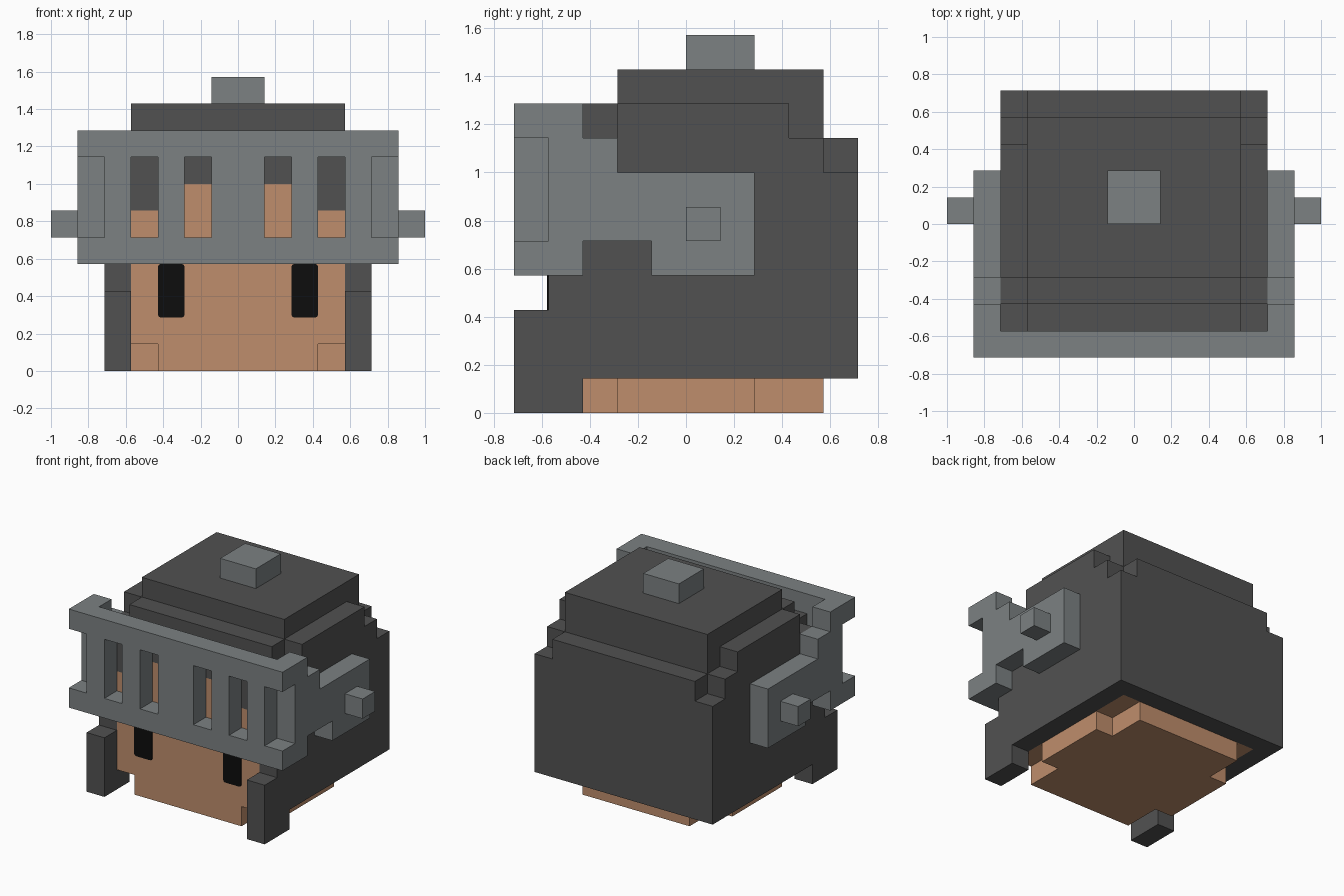
import bpy, bmesh
from mathutils import Vector

cube = bpy.data.objects.get("Cube")
if cube:
    bpy.data.objects.remove(cube, do_unlink=True)

U = 1 / 7  # edge of one block


def material(name, rgb):
    mat = bpy.data.materials.new(name)
    mat.use_nodes = True
    mat.diffuse_color = (*rgb, 1)
    mat.node_tree.nodes["Principled BSDF"].inputs["Base Color"].default_value = (*rgb, 1)
    return mat


STEEL = material("steel grey", (0.20, 0.22, 0.225))
HAIR = material("dark grey hair", (0.083, 0.083, 0.083))
SKIN = material("tan skin", (0.52, 0.27, 0.15))
BLACK = material("black", (0.004, 0.004, 0.004))


def finish(name, bm, mat):
    mesh = bpy.data.meshes.new(name)
    bm.to_mesh(mesh)
    bm.free()
    mesh.materials.append(mat)
    obj = bpy.data.objects.new(name, mesh)
    bpy.context.collection.objects.link(obj)
    return obj


def block(x0, x1, y0, y1, z0, z1):
    """Cells filled by a box given in block units."""
    return {(x, y, z) for x in range(x0, x1) for y in range(y0, y1) for z in range(z0, z1)}


def both(cells):
    """Add the mirror image across x."""
    return cells | {(-1 - x, y, z) for x, y, z in cells}


def build(name, cells, mat):
    """Skin a set of cells with outer faces only, then merge flat areas."""
    bm = bmesh.new()
    for cell in cells:
        for axis in range(3):
            for side in (0, 1):
                step = [0, 0, 0]
                step[axis] = 2 * side - 1
                if tuple(c + s for c, s in zip(cell, step)) in cells:
                    continue
                a, b = (axis + 1) % 3, (axis + 2) % 3
                corners = []
                for da, db in ((0, 0), (1, 0), (1, 1), (0, 1)):
                    p = list(cell)
                    p[axis] += side
                    p[a] += da
                    p[b] += db
                    corners.append(bm.verts.new(Vector(p) * U))
                bm.faces.new(corners if side else corners[::-1])
    bmesh.ops.remove_doubles(bm, verts=bm.verts, dist=0.001)
    bmesh.ops.dissolve_limit(bm, angle_limit=0.01, verts=bm.verts, edges=bm.edges)
    return finish(name, bm, mat)


# Hair: stepped crown, back, sides and face-framing strands
hair = block(-4, 4, -2, 4, 9, 10)
hair |= block(-4, 4, -3, 4, 8, 9)
hair |= block(-4, 4, -4, 4, 7, 8)
hair |= block(-4, 4, 4, 5, 1, 8)
hair |= both(block(4, 5, -4, 5, 1, 7))
hair |= both(block(4, 5, -3, 4, 7, 8))
hair |= both(block(4, 5, -2, 3, 8, 9))
hair |= both(block(3, 4, -4, -3, 6, 7))
hair |= both(block(4, 5, -5, -3, 0, 3))
build("hair", hair, HAIR)

# Head with a cross-shaped chin layer
head = block(-4, 4, -4, 4, 1, 7) | block(-3, 3, -4, 4, 0, 1) | block(-4, 4, -2, 2, 0, 1)
build("head", head - hair, SKIN)

# Visor: slotted front plate with notched corners and side arms
visor = block(-6, 6, -5, -4, 4, 9)
visor -= both(block(1, 2, -5, -4, 5, 8))
visor -= both(block(3, 4, -5, -4, 5, 8))
visor -= both(block(5, 6, -5, -4, 5, 8))
arm = block(5, 6, -4, -3, 4, 9) | block(5, 6, -3, -2, 5, 8) | block(5, 6, -2, 2, 4, 7)
arm -= block(5, 6, -3, -1, 4, 5)
build("visor", visor | both(arm), STEEL)

# Hinge bolts and crown knob
build("left_bolt", block(6, 7, 0, 1, 5, 6), STEEL)
build("right_bolt", block(-7, -6, 0, 1, 5, 6), STEEL)
build("crown_knob", block(-1, 1, 0, 2, 10, 11), STEEL)

# Eyes: thin plates with softened corners
for name, side in (("left_eye", 1), ("right_eye", -1)):
    bm = bmesh.new()
    bmesh.ops.create_cube(bm, size=1)
    for v in bm.verts:
        v.co = Vector((v.co.x * U, v.co.y * 0.008, v.co.z * 2 * U))
    edges = [e for e in bm.edges if abs(e.verts[0].co.y - e.verts[1].co.y) > 0.005]
    bmesh.ops.bevel(bm, geom=edges, offset=0.015, segments=2, profile=0.5, affect='EDGES')
    eye = finish(name, bm, BLACK)
    eye.location = (side * 2.5 * U, -4 * U - 0.003, 3 * U)
